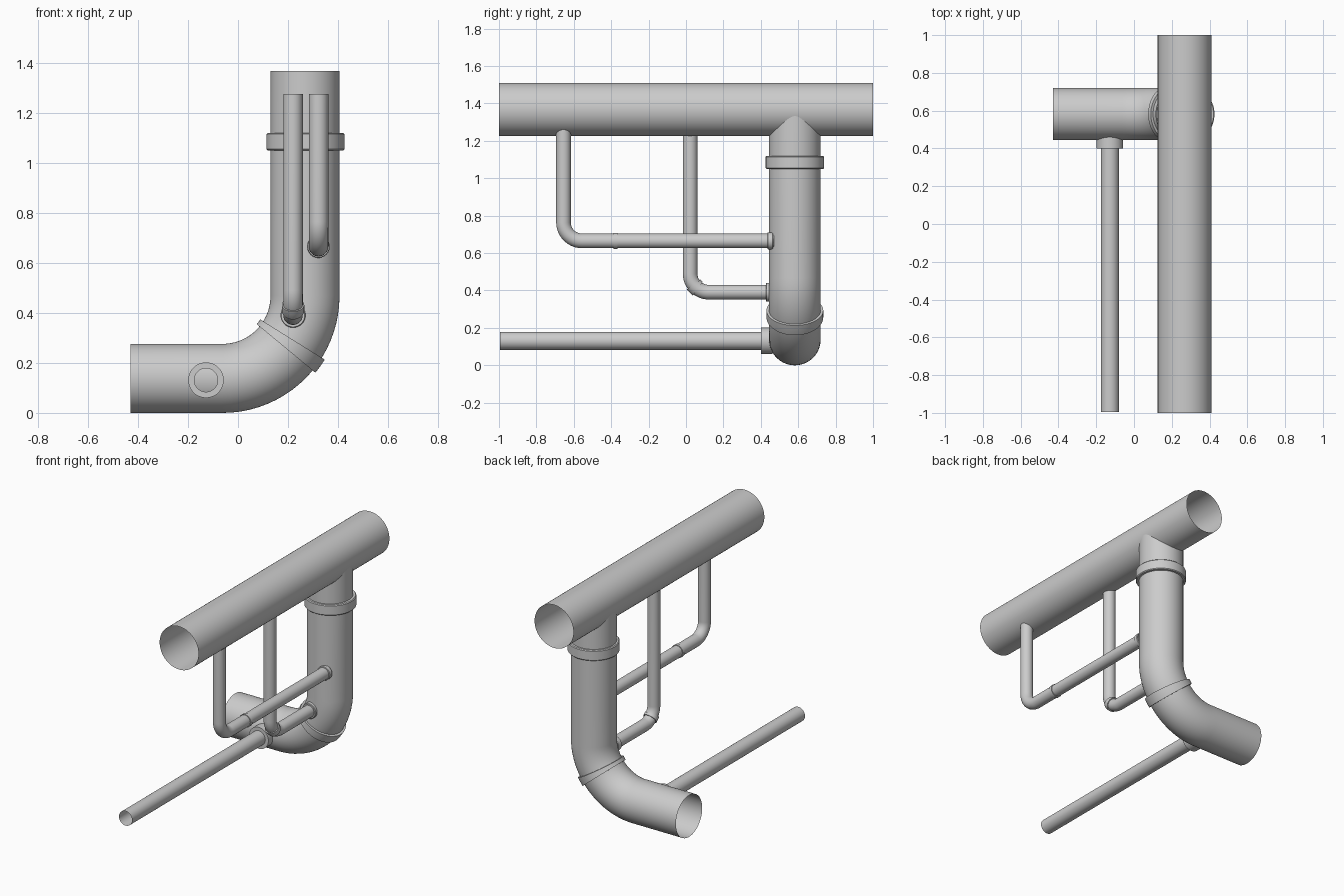
import bpy, bmesh, math
from mathutils import Vector

if "Cube" in bpy.data.objects:
    bpy.data.objects.remove(bpy.data.objects["Cube"])

X, Y = Vector((1, 0, 0)), Vector((0, 1, 0))


def sweep(name, rings, side, n=48):
    """Skin open circular rings (centre, tangent, radius) along a planar path."""
    bm = bmesh.new()
    loops = []
    for c, t, r in rings:
        v = t.cross(side)
        loops.append([bm.verts.new(c + r * (side * math.cos(a) + v * math.sin(a)))
                      for a in (2 * math.pi * k / n for k in range(n))])
    for a, b in zip(loops, loops[1:]):
        for k in range(n):
            m = (k + 1) % n
            bm.faces.new((a[k], a[m], b[m], b[k]))
    me = bpy.data.meshes.new(name)
    bm.to_mesh(me)
    bm.free()
    ob = bpy.data.objects.new(name, me)
    bpy.context.collection.objects.link(ob)
    bpy.ops.object.select_all(action='DESELECT')
    ob.select_set(True)
    bpy.context.view_layer.objects.active = ob
    bpy.ops.object.shade_smooth_by_angle(angle=math.radians(35))
    return ob


def pipe(name, a, b, r, side, n=48):
    a, b = Vector(a), Vector(b)
    t = (b - a).normalized()
    return sweep(name, [(a, t, r), (b, t, r)], side, n)


def arc(corner, d0, d1, R, f0=0.0, f1=1.0, steps=20):
    """Points and tangents of a right-angle bend from direction d0 to d1."""
    centre = Vector(corner) - d0 * R + d1 * R
    out = []
    for i in range(steps + 1):
        a = (f0 + (f1 - f0) * i / steps) * math.pi / 2
        out.append((centre - d1 * R * math.cos(a) + d0 * R * math.sin(a),
                    d0 * math.cos(a) + d1 * math.sin(a)))
    return out


def elbow(name, a, corner, b, R, r, side, n=48):
    a, c, b = Vector(a), Vector(corner), Vector(b)
    d0, d1 = (c - a).normalized(), (b - c).normalized()
    path = [(a, d0)] + arc(c, d0, d1, R) + [(b, d1)]
    return sweep(name, [(p, t, r) for p, t in path], side, n)


def collar(name, path, r_in, r_out, side, bevel=0.0, n=48):
    """Sleeve around a pipe, stepping out at both ends."""
    (p0, t0), (p1, t1) = path[0], path[-1]
    body = [(p, t, r_out) for p, t in path]
    if bevel:
        body = ([(p0, t0, r_out - bevel), (p0 + t0 * bevel, t0, r_out)] + body[1:-1] +
                [(p1 - t1 * bevel, t1, r_out), (p1, t1, r_out - bevel)])
    return sweep(name, [(p0, t0, r_in)] + body + [(p1, t1, r_in)], side, n)


def straight(a, b):
    a, b = Vector(a), Vector(b)
    t = (b - a).normalized()
    return [(a, t), (b, t)]


UP = Vector((0, 0, 1))

# Overhead main and the large drain pipe with its bend
pipe("overhead_main_pipe", (0.268, -1, 1.368), (0.268, 1, 1.368), 0.1425, X, 64)
elbow("large_drop_pipe", (0.268, 0.582, 1.368), (0.268, 0.582, 0.138),
      (-0.43, 0.582, 0.138), 0.33, 0.138, Y, 64)
collar("large_upper_collar", straight((0.27, 0.582, 1.05), (0.27, 0.582, 1.12)),
       0.136, 0.156, Y, 0.005, 64)
collar("large_bend_collar", arc((0.268, 0.582, 0.138), -UP, -X, 0.33, 0.355, 0.44, 4),
       0.136, 0.152, Y, 0, 64)

# Two small branch pipes: x, drop y, run z, end collar radius and start
for tag, x, y, z, rc, y0 in (("front", 0.322, -0.655, 0.665, 0.045, 0.435),
                             ("middle", 0.22, 0.022, 0.391, 0.05, 0.427)):
    elbow(tag + "_branch_pipe", (x, y, 1.275), (x, y, z), (x, 0.47, z), 0.1, 0.039, X)
    collar(tag + "_branch_end_collar", straight((x, y0, z), (x, 0.465, z)), 0.038, rc, X, 0.003)
collar("front_branch_joint", straight((0.322, -0.387, 0.665), (0.322, -0.366, 0.665)),
       0.038, 0.043, X)
collar("middle_branch_joint", arc((0.22, 0.022, 0.391), -UP, Y, 0.1, 0.4, 0.6, 4),
       0.038, 0.045, X)

# Long low side pipe
pipe("low_side_pipe", (-0.128, -0.995, 0.131), (-0.128, 0.46, 0.131), 0.048, X)
collar("low_side_collar", straight((-0.128, 0.4, 0.131), (-0.128, 0.463, 0.131)),
       0.047, 0.071, X)
